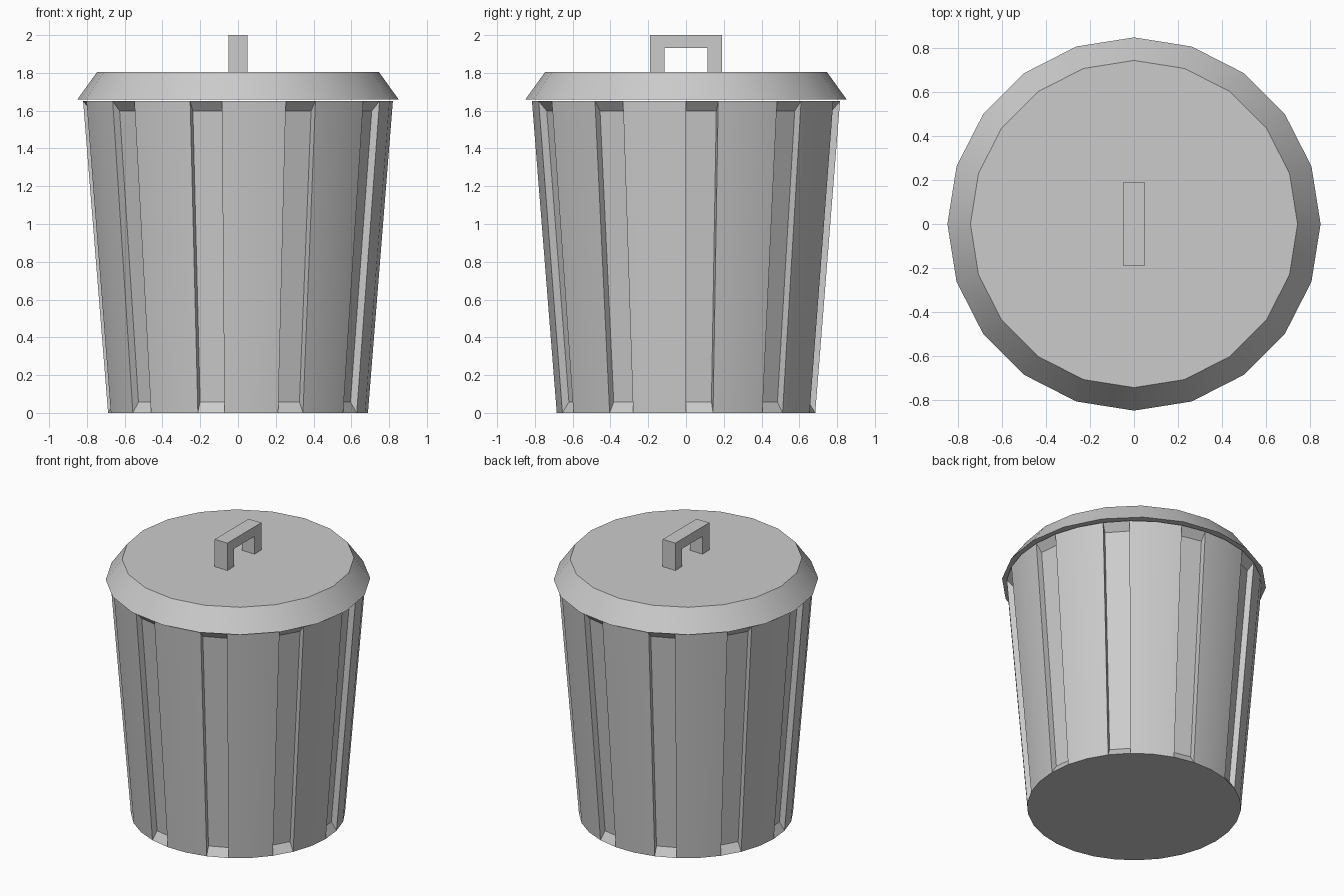
import bpy, bmesh, math
from mathutils import Vector

cube = bpy.data.objects.get("Cube")
if cube:
    bpy.data.objects.remove(cube, do_unlink=True)

grey = bpy.data.materials.new("plain_grey")
grey.use_nodes = True
grey.diffuse_color = (0.6, 0.6, 0.6, 1)
grey.node_tree.nodes["Principled BSDF"].inputs["Base Color"].default_value = (0.6, 0.6, 0.6, 1)


def finish(name, bm, smooth=True):
    """Turn a bmesh into a grey object, optionally smooth with sharp edges."""
    bmesh.ops.recalc_face_normals(bm, faces=bm.faces)
    mesh = bpy.data.meshes.new(name)
    bm.to_mesh(mesh)
    bm.free()
    mesh.materials.append(grey)
    obj = bpy.data.objects.new(name, mesh)
    bpy.context.collection.objects.link(obj)
    if smooth:
        bpy.ops.object.select_all(action='DESELECT')
        obj.select_set(True)
        bpy.context.view_layer.objects.active = obj
        bpy.ops.object.shade_smooth_by_angle(angle=math.radians(30))
    return obj


def ring(bm, sides, radius, z, offset=0.0):
    """Ring of vertices, angles counted from the front (-y) toward +x."""
    angles = [2 * math.pi * i / sides + offset for i in range(sides)]
    return [bm.verts.new((radius * math.sin(a), -radius * math.cos(a), z)) for a in angles]


def frustum(sides, low, high, offset=0.0):
    """Closed tapered drum; returns the bmesh and its side faces."""
    bm = bmesh.new()
    a, b = ring(bm, sides, *low, offset), ring(bm, sides, *high, offset)
    walls = [bm.faces.new((a[i], a[(i + 1) % sides], b[(i + 1) % sides], b[i]))
             for i in range(sides)]
    bm.faces.new(a[::-1])
    bm.faces.new(b)
    return bm, walls


# Bin body: every third side panel is pushed in and shrunk to form a groove
DEPTH, SHRINK = 0.04, 0.934
bm, walls = frustum(30, (0.688, 0), (0.82, 1.65), math.radians(-18))
for face in walls[::3]:
    face.normal_update()
    normal = face.normal.copy()
    centre = face.calc_center_median()
    panel = bmesh.ops.extrude_discrete_faces(bm, faces=[face])["faces"][0]
    for v in panel.verts:
        v.co = centre + (v.co - centre) * SHRINK - normal * DEPTH
finish("bin_body", bm)

# Lid: overhanging bevelled disc
bm, _ = frustum(20, (0.85, 1.66), (0.745, 1.806))
finish("lid", bm)

# Handle: square arch running front to back
bm = bmesh.new()
outer, inner, base, under, top = 0.19, 0.114, 1.806, 1.932, 2.0
profile = [(-outer, base), (-outer, top), (outer, top), (outer, base),
           (inner, base), (inner, under), (-inner, under), (-inner, base)]
face = bm.faces.new([bm.verts.new((-0.05, y, z)) for y, z in profile])
side = bmesh.ops.extrude_face_region(bm, geom=[face])["geom"]
bmesh.ops.translate(bm, vec=Vector((0.1, 0, 0)),
                    verts=[g for g in side if isinstance(g, bmesh.types.BMVert)])
finish("lid_handle", bm, smooth=False)
